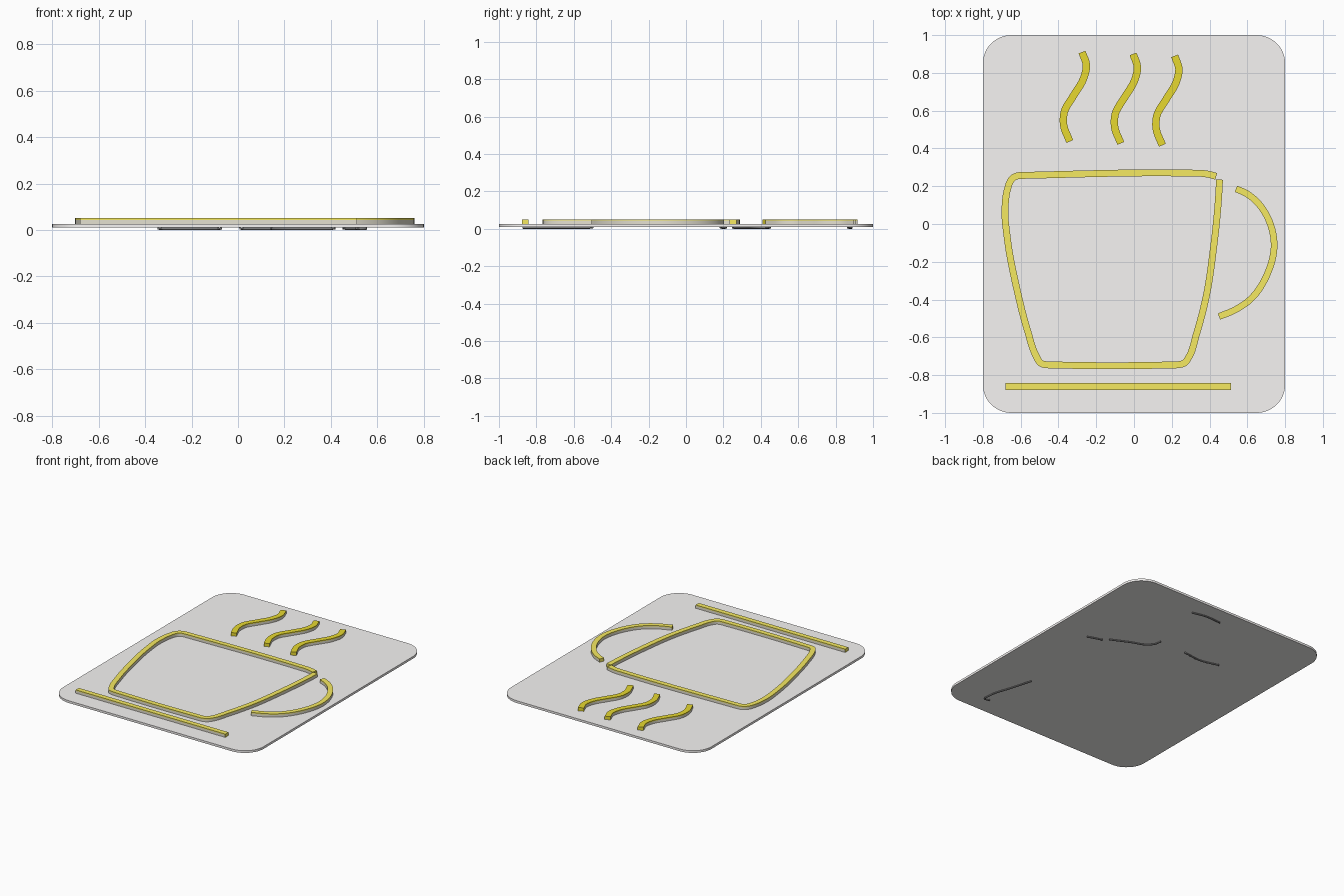
import bpy, bmesh, math
from mathutils import Vector

if "Cube" in bpy.data.objects:
    bpy.data.objects.remove(bpy.data.objects["Cube"])

# heights: plate bottom, plate top, top of strip housing, top of glowing strip
PLATE_Z0, PLATE_Z1, HOUSING_Z1, STRIP_Z1 = 0.011, 0.027, 0.044, 0.051


def material(name, color):
    m = bpy.data.materials.new(name)
    m.diffuse_color = color
    m.use_nodes = True
    m.node_tree.nodes["Principled BSDF"].inputs["Base Color"].default_value = m.diffuse_color
    return m


yellow = material("warm_yellow", (0.92, 0.82, 0.12, 1))
deep_yellow = material("deep_yellow", (0.80, 0.69, 0.03, 1))
pale = material("pale_plate", (0.93, 0.91, 0.90, 1))
housing = material("strip_housing", (0.78, 0.75, 0.64, 1))
dark = material("dark_lead", (0.2, 0.2, 0.2, 1))


def smooth_path(pts, step=0.02):
    """Smooth line through the points that does not overshoot next to straight runs."""
    p = [Vector(q) for q in pts]
    h = [(b - a).length for a, b in zip(p, p[1:])]
    d = [(b - a) / l for a, b, l in zip(p, p[1:], h)]
    t = [d[0]] + [(d[i - 1] * h[i] + d[i] * h[i - 1]) / (h[i - 1] + h[i])
                  for i in range(1, len(d))] + [d[-1]]
    out = []
    for i, l in enumerate(h):
        n = min(10, max(2, round(l / step)))
        for k in range(n):
            s = k / n
            out.append(p[i] * (2*s**3 - 3*s**2 + 1) + t[i] * l * (s**3 - 2*s**2 + s)
                       + p[i+1] * (3*s**2 - 2*s**3) + t[i+1] * l * (s**3 - s**2))
    return out + [p[-1]]


def finish(name, bm, *mats):
    bmesh.ops.recalc_face_normals(bm, faces=bm.faces)
    me = bpy.data.meshes.new(name)
    bm.to_mesh(me)
    bm.free()
    ob = bpy.data.objects.new(name, me)
    bpy.context.collection.objects.link(ob)
    for m in mats:
        me.materials.append(m)
    bpy.ops.object.select_all(action='DESELECT')
    ob.select_set(True)
    bpy.context.view_layer.objects.active = ob
    bpy.ops.object.shade_smooth_by_angle(angle=math.radians(30))


def strip(name, pts, width, mat):
    """Rectangular light strip swept along a path: pale housing below, yellow above."""
    path = smooth_path(pts)
    section = ((-1, PLATE_Z1), (1, PLATE_Z1), (1, HOUSING_Z1),
               (1, STRIP_Z1), (-1, STRIP_Z1), (-1, HOUSING_Z1))
    bm = bmesh.new()
    rings = []
    for i, c in enumerate(path):
        tan = (path[min(i + 1, len(path) - 1)] - path[max(i - 1, 0)]).normalized()
        n = Vector((-tan.y, tan.x)) * width / 2
        rings.append([bm.verts.new((c.x + s * n.x, c.y + s * n.y, z)) for s, z in section])
    for a, b in zip(rings, rings[1:]):
        for k in range(6):
            f = bm.faces.new((a[k], a[k-1], b[k-1], b[k]))
            f.material_index = 1 if k in (0, 1, 2) else 0
    bm.faces.new(rings[0])
    bm.faces.new(rings[-1])
    finish(name, bm, mat, housing)


def wire(name, pts, r=0.0055):
    """Thin round lead under the plate, both ends turning up into it."""
    path = [(*pts[0], 0.018)] + [(v.x, v.y, r) for v in smooth_path(pts)] + [(*pts[-1], 0.018)]
    cu = bpy.data.curves.new(name, 'CURVE')
    cu.dimensions = '3D'
    cu.bevel_depth = r
    cu.bevel_resolution = 2
    cu.use_fill_caps = True
    cu.materials.append(dark)
    sp = cu.splines.new('POLY')
    sp.points.add(len(path) - 1)
    for q, v in zip(sp.points, path):
        q.co = (*v, 1)
    bpy.context.collection.objects.link(bpy.data.objects.new(name, cu))


# backing plate with rounded corners
bm = bmesh.new()
R = 0.15
outline = []
for k, (sx, sy) in enumerate(((1, 1), (-1, 1), (-1, -1), (1, -1))):
    for j in range(13):
        a = math.pi / 2 * (k + j / 12)
        outline.append(bm.verts.new((sx * (0.8 - R) + R * math.cos(a),
                                     sy * (1 - R) + R * math.sin(a), PLATE_Z0)))
face = bm.faces.new(outline)
ext = bmesh.ops.extrude_face_region(bm, geom=[face], use_keep_orig=True)
bmesh.ops.translate(bm, vec=(0, 0, PLATE_Z1 - PLATE_Z0),
                    verts=[v for v in ext["geom"] if isinstance(v, bmesh.types.BMVert)])
finish("backing_plate", bm, pale)

# cup outline, one open strip
strip("cup_outline", [
    (.435, .252), (.40, .262), (.36, .268), (.32, .269), (-.55, .258), (-.59, .257),
    (-.625, .253), (-.65, .235), (-.668, .19),
    (-.683, .08), (-.67, -.08), (-.62, -.345), (-.565, -.56), (-.515, -.705), (-.495, -.737),
    (-.465, -.745), (-.43, -.746), (.20, -.746), (.235, -.745), (.267, -.736), (.29, -.705),
    (.33, -.585), (.385, -.37), (.42, -.135), (.447, .13), (.453, .235)], 0.036, yellow)

# handle and saucer line
strip("cup_handle", [(.54, .186), (.595, .162), (.648, .12), (.717, .013), (.742, -.108),
                     (.705, -.267), (.615, -.40), (.54, -.452), (.45, -.49)], 0.035, yellow)
strip("saucer_line", [(-.68, -.86), (.513, -.86)], 0.036, yellow)

# three steam waves
wave = [(-.275, .91), (-.252, .84), (-.267, .77), (-.32, .68),
        (-.37, .59), (-.373, .527), (-.34, .437)]
for i, (dx, dy) in enumerate(((0, 0), (.27, -.01), (.49, -.02))):
    strip(f"steam_{i + 1}", [(x + dx, y + dy) for x, y in wave], 0.039, deep_yellow)

# leads behind the plate joining neighbouring strips
wire("lead_saucer_handle", [(.51, -.865), (.545, -.87), (.548, -.82), (.50, -.64), (.46, -.50)])
wire("lead_handle_cup", [(.55, .185), (.455, .215)])
wire("lead_cup_steam", [(.415, .25), (.29, .31), (.18, .36), (.15, .40), (.145, .44)])
wire("lead_steam_tops", [(.225, .865), (.13, .885), (.01, .88)])
wire("lead_steam_bottoms", [(-.073, .434), (-.21, .42), (-.342, .45)])
